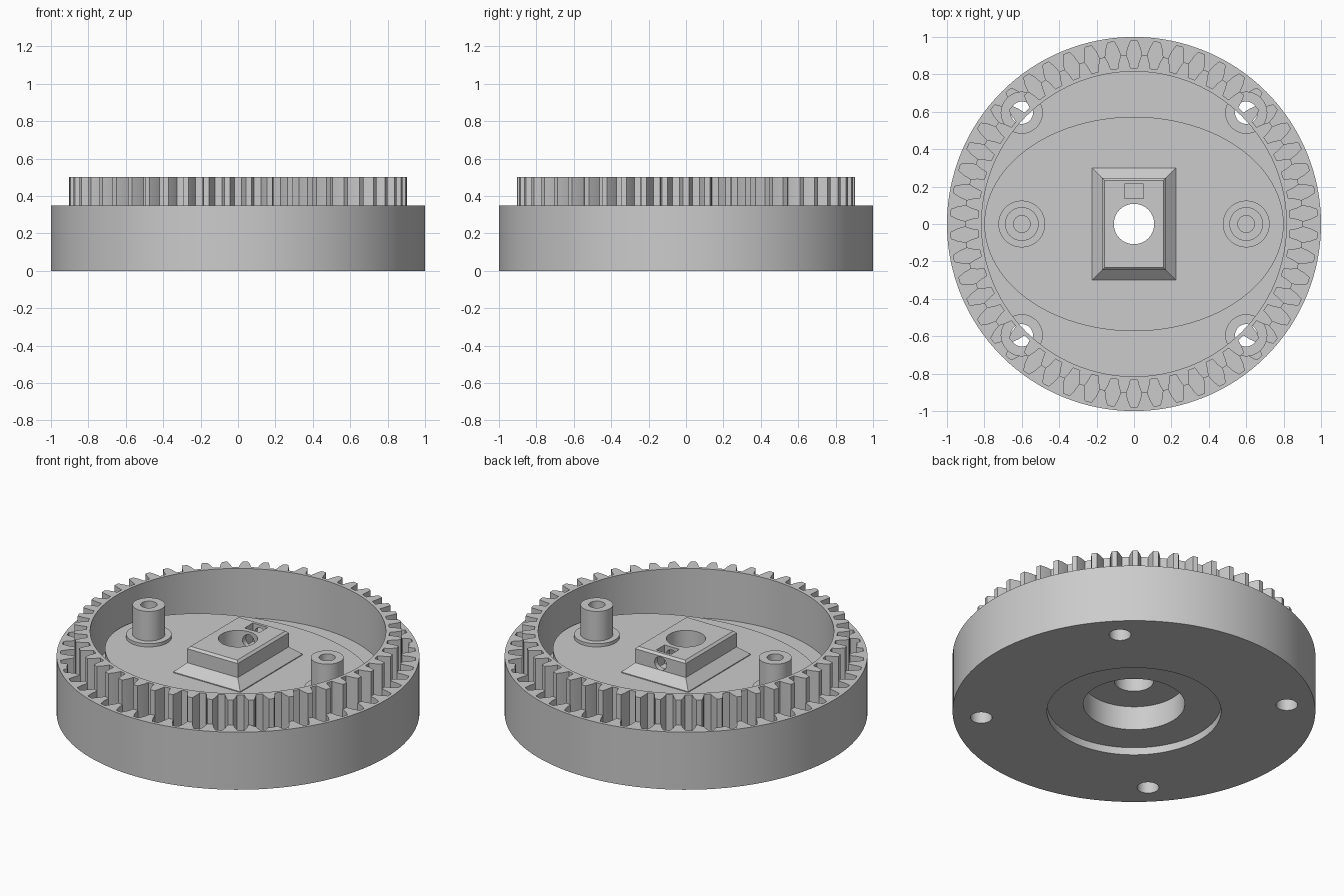
import bpy, bmesh
from math import sin, cos, pi

cube = bpy.data.objects.get("Cube")
if cube:
    bpy.data.objects.remove(cube, do_unlink=True)

# Single plain grey
grey = bpy.data.materials.new("plain_grey")
grey.use_nodes = True
colour = (0.6, 0.6, 0.6, 1)
grey.diffuse_color = colour
grey.node_tree.nodes["Principled BSDF"].inputs["Base Color"].default_value = colour

TEETH = 50
PITCH = 2 * pi / TEETH
FLOOR, DECK, RIM, TOP = 0.2, 0.3, 0.35, 0.5


def loft(name, sections):
    """Solid through (outline, z) sections that share one point count."""
    bm = bmesh.new()
    rings = [[bm.verts.new((x, y, z)) for x, y in pts] for pts, z in sections]
    n = len(rings[0])
    for low, high in zip(rings, rings[1:]):
        for i in range(n):
            j = (i + 1) % n
            bm.faces.new((low[i], low[j], high[j], high[i]))
    bm.faces.new(rings[0][::-1])
    bm.faces.new(rings[-1])
    mesh = bpy.data.meshes.new(name)
    bm.to_mesh(mesh)
    bm.free()
    mesh.materials.append(grey)
    ob = bpy.data.objects.new(name, mesh)
    bpy.context.collection.objects.link(ob)
    return ob


def oval(rx, ry=None, cx=0, cy=0, n=64):
    ry = ry or rx
    return [(cx + rx * cos(2 * pi * i / n), cy + ry * sin(2 * pi * i / n)) for i in range(n)]


def rect(hx, hy, cy=0):
    return [(-hx, cy - hy), (hx, cy - hy), (hx, cy + hy), (-hx, cy + hy)]


def gear(flank, phase=0):
    """Toothed outline; flank lists (radius, half width in pitches) going outward."""
    pts = []
    for k in range(TEETH):
        side = [(r, -w) for r, w in flank] + [(r, w) for r, w in reversed(flank)]
        for r, w in side:
            a = (k + phase + w) * PITCH
            pts.append((r * cos(a), r * sin(a)))
    return pts


def cylinder(name, r, z0, z1, cx=0, cy=0, n=64):
    pts = oval(r, cx=cx, cy=cy, n=n)
    return loft(name, [(pts, z0), (pts, z1)])


def prism(name, pts, z0, z1):
    return loft(name, [(pts, z0), (pts, z1)])


def cut(ob, *cutters):
    bpy.context.view_layer.objects.active = ob
    for c in cutters:
        mod = ob.modifiers.new("cut", 'BOOLEAN')
        mod.operation = 'DIFFERENCE'
        mod.solver = 'EXACT'
        mod.object = c
        bpy.ops.object.modifier_apply(modifier=mod.name)
        bpy.data.objects.remove(c, do_unlink=True)


parts = []

# Drum: open cup with an inward-toothed wall, stepped bore and screw holes
drum = cylinder("drum", 1, 0, RIM, n=128)
ring_gap = gear([(0.903, 0.37), (0.945, 0.27), (0.98, 0.14)], 0.5)
cut(drum,
    prism("wall_cutter", ring_gap, FLOOR, 1),
    cylinder("recess_cutter", 0.48, -1, 0.045, n=96),
    cylinder("bore_cutter", 0.28, -1, 0.19),
    cylinder("shaft_cutter", 0.108, -1, 1))
for sx in (-1, 1):
    for sy in (-1, 1):
        x, y = 0.6 * sx, 0.595 * sy
        cut(drum,
            cylinder("screw_cutter", 0.06, -1, 1, x, y, 32),
            cylinder("head_cutter", 0.11, 0.12, 1, x, y, 48))
parts.append(drum)

# Raised gear ring
tooth = gear([(0.835, 0.32), (0.872, 0.24), (0.905, 0.13)])
gear_ring = prism("gear_ring", tooth, FLOOR, TOP)
cut(gear_ring, cylinder("ring_cutter", 0.815, -1, 1, n=128))
parts.append(gear_ring)

# Oval deck on the cup floor
deck = prism("oval_deck", oval(0.8, 0.573, n=96), FLOOR - 0.005, DECK)
cut(deck, cylinder("deck_cutter", 0.108, -1, 1))
parts.append(deck)

# Central pedestal with sloped skirt, nut slot and set screw hole
pedestal = loft("pedestal", [
    (rect(0.225, 0.3), DECK - 0.005), (rect(0.225, 0.3), DECK + 0.005),
    (rect(0.17, 0.245), DECK + 0.055), (rect(0.17, 0.245), 0.44),
    (rect(0.157, 0.232), 0.453)])
screw = cylinder("set_screw_cutter", 0.04, 0, 0.4, n=32)
screw.rotation_euler.x = -pi / 2
screw.location.z = 0.395
cut(pedestal,
    cylinder("shaft_cutter", 0.108, -1, 1),
    prism("nut_cutter", rect(0.05, 0.04, 0.175), 0.34, 1),
    screw)
parts.append(pedestal)

# Two hollow posts with foot collars
for side, s in (("left", 1), ("right", -1)):
    x = 0.6 * s
    post = loft(side + "_post", [
        (oval(r, cx=x), z) for r, z in
        ((0.125, DECK - 0.005), (0.125, DECK + 0.02), (0.09, DECK + 0.02), (0.09, TOP))])
    cut(post, cylinder("post_cutter", 0.045, DECK + 0.01, 1, x, 0, 32))
    parts.append(post)

# Smooth round walls, crisp edges
bpy.ops.object.select_all(action='DESELECT')
for ob in parts:
    ob.select_set(True)
bpy.context.view_layer.objects.active = drum
bpy.ops.object.shade_smooth_by_angle(angle=pi / 7)
